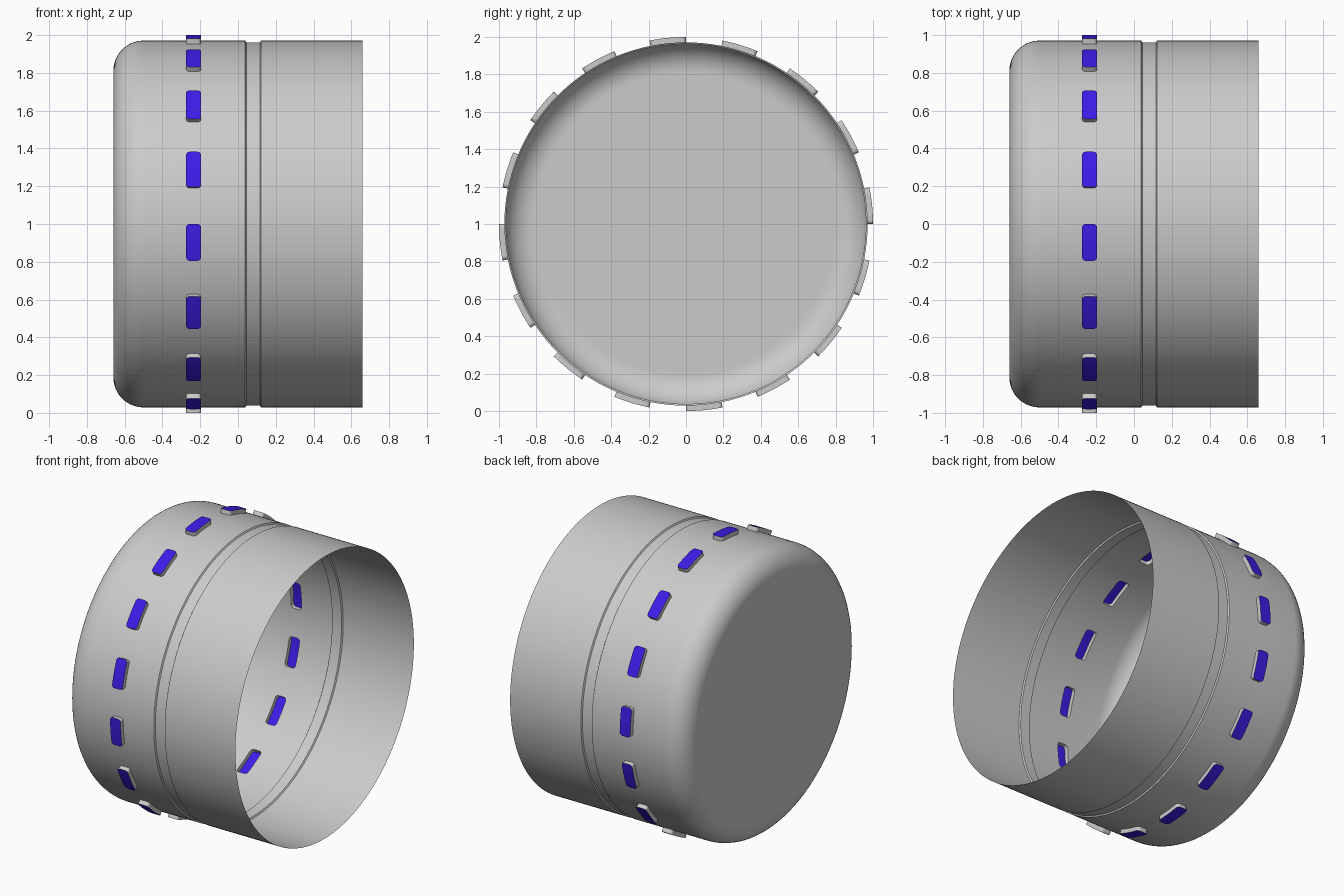
import bpy, bmesh
from math import sin, cos, pi, radians, sqrt

if "Cube" in bpy.data.objects:
    bpy.data.objects.remove(bpy.data.objects["Cube"])

R, R_OUT, GROOVE = 0.971, 1.0, 0.962      # shell, raised window and groove radii
X0, X1, FILLET = -0.66, 0.66, 0.16        # closed end, open end, rounded edge
XC, HALF_W, CORNER = -0.235, 0.04, 0.02   # window centre, half width, corner radius
COUNT = 16
CELL, SLOT = 2 * pi / COUNT, radians(11.25)
CA = CORNER / R                           # corner radius as an angle


def place(x, r, a):
    return (x, r * cos(a), 1 + r * sin(a))


def half_width(t):
    """Half width of the rounded window at angle t inside its cell."""
    d = min(t, SLOT - t)
    if d < 0:
        return HALF_W - CORNER
    if d >= CA:
        return HALF_W
    return HALF_W - CORNER + sqrt(max(0, CORNER ** 2 - (CORNER * (1 - d / CA)) ** 2))


def finish(bm, name, material=None):
    mesh = bpy.data.meshes.new(name)
    bm.to_mesh(mesh)
    bm.free()
    ob = bpy.data.objects.new(name, mesh)
    bpy.context.collection.objects.link(ob)
    if material:
        mesh.materials.append(material)
    bpy.ops.object.select_all(action='DESELECT')
    ob.select_set(True)
    bpy.context.view_layer.objects.active = ob
    bpy.ops.object.shade_smooth_by_angle(angle=radians(30))
    return ob


# Angular columns of one cell: window first (dense at its corners), then plain wall
corner = [CA * (1 - cos(pi / 2 * i / 5)) for i in range(6)]
slot_ts = corner + [CA + (SLOT - 2 * CA) * i / 5 for i in range(1, 5)] + [SLOT - c for c in reversed(corner)]
cell_ts = slot_ts + [SLOT + (CELL - SLOT) * i / 8 for i in range(1, 8)]
columns = [(k * CELL + t, t) for k in range(COUNT) for t in cell_ts]
N, NC, NS = len(columns), len(cell_ts), len(slot_ts)

# Shell profile (x, radius, side of window outline)
profile = [(X0, R - FILLET - 0.02, 0)]
profile += [(X0 + FILLET * (1 - cos(pi / 2 * i / 12)), R - FILLET * (1 - sin(pi / 2 * i / 12)), 0)
            for i in range(13)]
profile += [(XC - 0.06, R, 0), (XC, R, -1), (XC, R, 1), (XC + 0.06, R, 0)]
window_row = 15
profile += [(0.038, R, 0), (0.044, GROOVE, 0), (0.116, GROOVE, 0), (0.122, R, 0), (X1, R, 0)]
row_is_window = next(i for i, p in enumerate(profile) if p[2] == -1)

# Shell with rounded closed end, groove and window openings
bm = bmesh.new()
rings = [[bm.verts.new(place(x + s * half_width(t), r, a)) for a, t in columns] for x, r, s in profile]
for i in range(len(rings) - 1):
    for j in range(N):
        if i == row_is_window and j % NC < NS - 1:
            continue
        k = (j + 1) % N
        bm.faces.new((rings[i][j], rings[i][k], rings[i + 1][k], rings[i + 1][j]))
bm.faces.new(list(reversed(rings[0])))

# Raised rims around the windows, and the blue window faces on top
glass = bmesh.new()
lo, hi = rings[row_is_window], rings[row_is_window + 1]
for c in range(COUNT):
    js = range(c * NC, c * NC + NS)
    inner = [lo[j] for j in js] + [hi[j] for j in reversed(js)]
    pos = [place(XC + s * half_width(columns[j][1]), R_OUT, columns[j][0])
           for s, seq in ((-1, js), (1, reversed(js))) for j in seq]
    outer = [bm.verts.new(p) for p in pos]
    for i in range(len(inner)):
        k = (i + 1) % len(inner)
        bm.faces.new((inner[i], inner[k], outer[k], outer[i]))
    g = [glass.verts.new(p) for p in pos]
    for i in range(NS - 1):
        glass.faces.new((g[i], g[i + 1], g[-2 - i], g[-1 - i]))

# Make every face look outwards
bmesh.ops.recalc_face_normals(bm, faces=bm.faces[:])
bm.normal_update()
cap = max(bm.faces, key=lambda f: len(f.verts))
if cap.normal.x > 0:
    bmesh.ops.reverse_faces(bm, faces=bm.faces[:])
glass.normal_update()
bmesh.ops.reverse_faces(glass, faces=[
    f for f in glass.faces
    if f.normal.y * f.calc_center_median().y + f.normal.z * (f.calc_center_median().z - 1) < 0])

blue = bpy.data.materials.new("blue")
blue.diffuse_color = (0.045, 0.012, 0.8, 1)
blue.use_nodes = True
blue.node_tree.nodes["Principled BSDF"].inputs["Base Color"].default_value = blue.diffuse_color
finish(bm, "shell")
finish(glass, "windows", blue)
